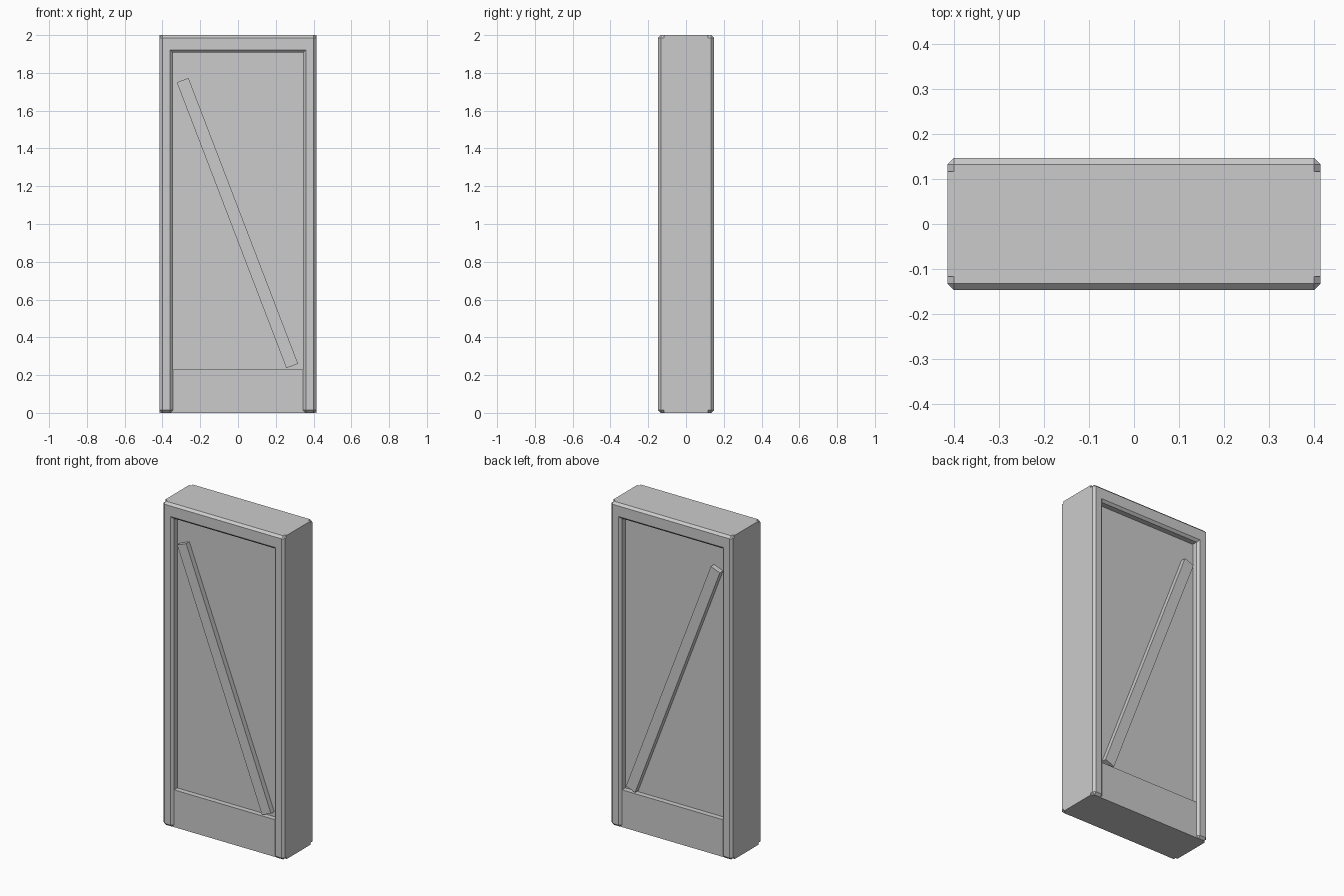
import bpy
import math

cube = bpy.data.objects.get("Cube")
if cube:
    bpy.data.objects.remove(cube, do_unlink=True)

grey = bpy.data.materials.new("plain grey")
grey.use_nodes = True
colour = (0.6, 0.6, 0.6, 1)
grey.diffuse_color = colour
grey.node_tree.nodes["Principled BSDF"].inputs["Base Color"].default_value = colour

WIDTH, HEIGHT = 0.415, 2.0      # half width, full height
FRONT, CORE = 0.147, 0.117      # half depths of the trim and the frame core
INNER, LINTEL = 0.345, 1.907    # opening half width and top
CHAMFER = 0.014


def box(name, x, y, z, chamfer=0):
    """Box from (min, max) ranges, with optional chamfered edges."""
    ranges = (x, y, z)
    bpy.ops.mesh.primitive_cube_add(size=1, location=[(a + b) / 2 for a, b in ranges])
    ob = bpy.context.object
    ob.name = name
    ob.scale = [b - a for a, b in ranges]
    bpy.ops.object.transform_apply(location=False, rotation=False, scale=True)
    if chamfer:
        mod = ob.modifiers.new("chamfer", 'BEVEL')
        mod.width = chamfer
        mod.segments = 1
    ob.data.materials.append(grey)
    return ob


def span(a, b, sign):
    return tuple(sorted((a * sign, b * sign)))


# Frame core
for side, sign in (("left", 1), ("right", -1)):
    box(side + "_jamb", span(INNER, WIDTH, sign), (-CORE, CORE), (0, HEIGHT))
box("lintel", (-WIDTH, WIDTH), (-CORE, CORE), (LINTEL, HEIGHT))

# Chamfered trim on both faces
for face, ys in (("front", -1), ("back", 1)):
    depth = span(CORE - CHAMFER, FRONT, ys)
    for side, sign in (("left", 1), ("right", -1)):
        box(f"{face}_{side}_post_trim", span(INNER, WIDTH, sign), depth, (0, HEIGHT), CHAMFER)
    box(face + "_top_trim", (-WIDTH, WIDTH), depth, (LINTEL, HEIGHT), CHAMFER)

# Recessed panel and thicker kick board
box("door_panel", (-INNER, INNER), (-0.10, 0.10), (0.2, LINTEL + 0.02))
box("kick_board", (-INNER - 0.015, INNER + 0.015), (-0.132, 0.132), (0, 0.23))

# Diagonal brace through the panel
brace = box("diagonal_brace", (-0.033, 0.033), (-0.132, 0.132), (-0.81, 0.81))
brace.location = (-0.003, 0, 1.005)
brace.rotation_euler.y = -math.atan2(0.581, 1.515)
